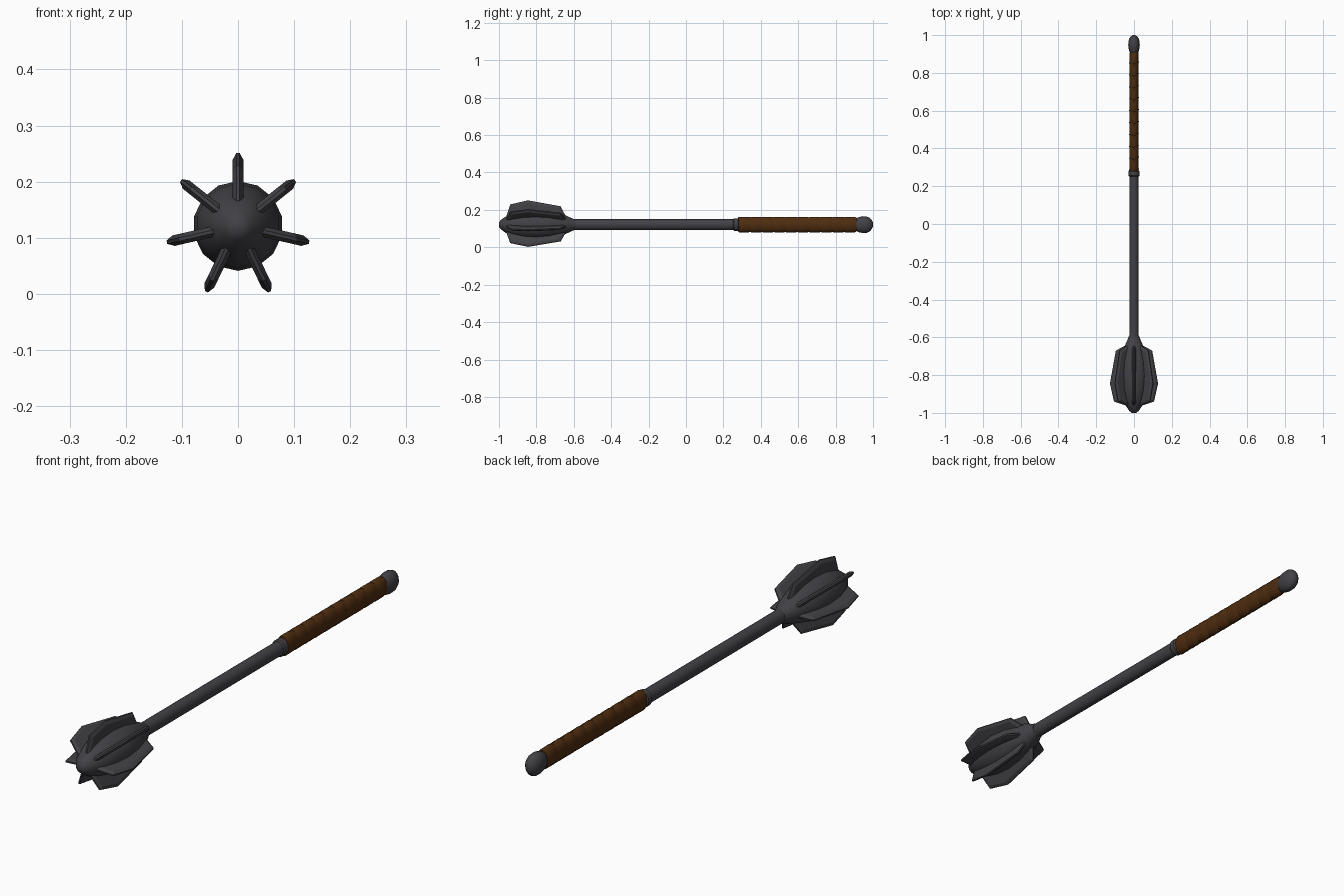
import bpy, bmesh, math

if "Cube" in bpy.data.objects:
    bpy.data.objects.remove(bpy.data.objects["Cube"])

ZC = 0.121  # height of the mace axis


def material(name, rgb):
    m = bpy.data.materials.new(name)
    m.diffuse_color = (*rgb, 1)
    m.use_nodes = True
    m.node_tree.nodes["Principled BSDF"].inputs["Base Color"].default_value = m.diffuse_color
    return m


steel = material("dark steel", (0.054, 0.054, 0.062))
leather = material("brown leather", (0.078, 0.026, 0.005))


def finish(bm, name, mat, angle=35):
    bmesh.ops.remove_doubles(bm, verts=bm.verts, dist=1e-5)
    bmesh.ops.recalc_face_normals(bm, faces=bm.faces)
    me = bpy.data.meshes.new(name)
    bm.to_mesh(me)
    bm.free()
    me.materials.append(mat)
    ob = bpy.data.objects.new(name, me)
    bpy.context.collection.objects.link(ob)
    ob.location.z = ZC
    bpy.ops.object.select_all(action='DESELECT')
    bpy.context.view_layer.objects.active = ob
    ob.select_set(True)
    bpy.ops.object.shade_smooth_by_angle(angle=math.radians(angle))
    return ob


def lathe(name, mat, profile, sides=16, flat=1.0, slant=0.0, angle=35):
    """Rings of (y, radius) along y; flat squashes x, slant tilts the rings."""
    bm = bmesh.new()
    rings = []
    for y, r in profile:
        ring = []
        for i in range(sides):
            a = 2 * math.pi * i / sides
            ring.append(bm.verts.new((flat * r * math.sin(a), y + slant * math.sin(a), r * math.cos(a))))
        rings.append(ring)
    for p, q in zip(rings, rings[1:]):
        for i in range(sides):
            j = (i + 1) % sides
            bm.faces.new((p[i], p[j], q[j], q[i]))
    bm.faces.new(rings[0])
    bm.faces.new(rings[-1])
    return finish(bm, name, mat, angle)


# head core
lathe("head_core", steel, [(-1, 0.012), (-0.99, 0.025), (-0.965, 0.043), (-0.93, 0.06),
                           (-0.87, 0.075), (-0.8, 0.08), (-0.73, 0.073), (-0.67, 0.058),
                           (-0.635, 0.046), (-0.61, 0.034), (-0.59, 0.027)], sides=14, angle=50)

# shaft and collar, slightly oval
lathe("shaft", steel, [(-0.62, 0.029), (0.3, 0.029)], flat=0.86)
lathe("collar", steel, [(0.252, 0.029), (0.257, 0.034), (0.278, 0.034), (0.284, 0.029)], flat=0.88)

# leather grip with overlapping wraps
wraps, start, end = 10, 0.28, 0.91
step = (end - start) / wraps
grip = []
for k in range(wraps):
    y = start + k * step
    grip += [(y, 0.039), (y + 0.006, 0.042), (y + step * 0.9, 0.041)]
grip.append((end, 0.038))
lathe("grip", leather, grip, flat=0.6, slant=0.003)

# pommel
lathe("pommel", steel, [(0.905, 0.03), (0.922, 0.04), (0.945, 0.045), (0.965, 0.044),
                        (0.983, 0.036), (0.994, 0.023), (1.0, 0.01)], flat=0.68, angle=50)

# seven flanges with bevelled outer edges
outer = [(-0.965, 0.03), (-0.94, 0.108), (-0.845, 0.13), (-0.67, 0.098), (-0.635, 0.03)]
inner = [(-0.953, 0.03), (-0.93, 0.099), (-0.845, 0.118), (-0.678, 0.088), (-0.648, 0.03)]
for n in range(7):
    bm = bmesh.new()
    a = 2 * math.pi * n / 7
    s, c = math.sin(a), math.cos(a)

    def place(y, r, t):
        return bm.verts.new((r * s + t * c, y, r * c - t * s))

    loops = [[place(y, r, t) for y, r in pts]
             for pts, t in ((inner, -0.0095), (outer, -0.003), (outer, 0.003), (inner, 0.0095))]
    for p, q in zip(loops, loops[1:]):
        for i in range(5):
            j = (i + 1) % 5
            bm.faces.new((p[i], p[j], q[j], q[i]))
    bm.faces.new(loops[0])
    bm.faces.new(loops[-1])
    finish(bm, f"flange_{n + 1}", steel, 15)
